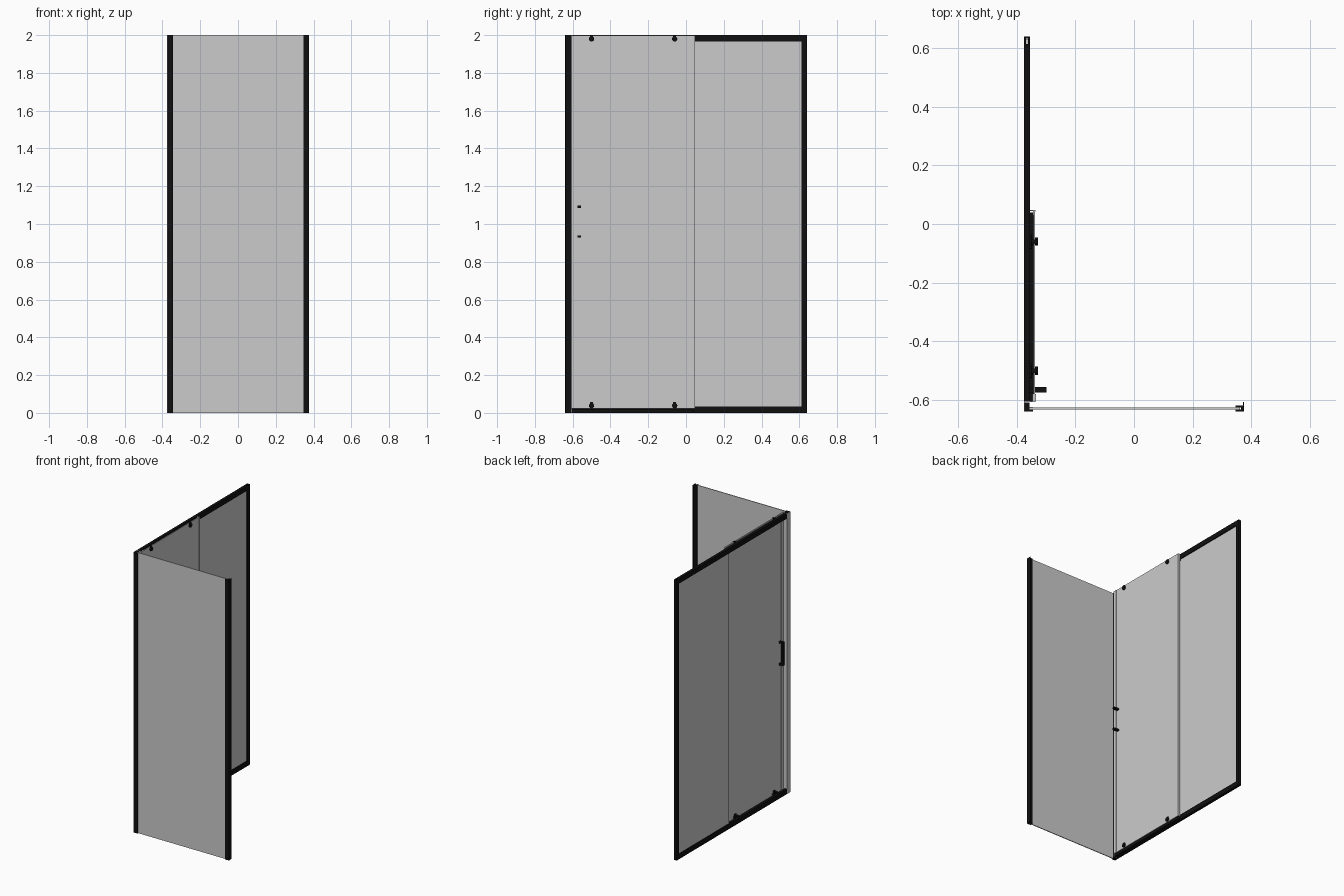
import bpy, bmesh, math
from mathutils import Vector, Matrix

if "Cube" in bpy.data.objects:
    bpy.data.objects.remove(bpy.data.objects["Cube"])

black = bpy.data.materials.new("black_metal")
black.diffuse_color = (0.005, 0.005, 0.005, 1)
black.use_nodes = True
black.node_tree.nodes["Principled BSDF"].inputs["Base Color"].default_value = black.diffuse_color


def finish(name, bm, mat=None):
    bmesh.ops.recalc_face_normals(bm, faces=bm.faces)
    me = bpy.data.meshes.new(name)
    bm.to_mesh(me)
    bm.free()
    ob = bpy.data.objects.new(name, me)
    bpy.context.collection.objects.link(ob)
    if mat:
        me.materials.append(mat)
    return ob


def add_box(bm, x, y, z):
    size = Vector((x[1] - x[0], y[1] - y[0], z[1] - z[0]))
    mid = Vector((x[0] + x[1], y[0] + y[1], z[0] + z[1])) / 2
    bmesh.ops.create_cube(bm, size=1, matrix=Matrix.Translation(mid) @ Matrix.Diagonal(size).to_4x4())


def boxes(name, items, mat=None):
    bm = bmesh.new()
    for b in items:
        add_box(bm, *b)
    return finish(name, bm, mat)


def upright(name, pts, z0, z1, mat=None):
    """Extrude an x-y profile vertically."""
    bm = bmesh.new()
    f = bm.faces.new([bm.verts.new((x, y, z0)) for x, y in pts])
    r = bmesh.ops.extrude_face_region(bm, geom=[f])
    bmesh.ops.translate(bm, vec=(0, 0, z1 - z0), verts=[v for v in r["geom"] if isinstance(v, bmesh.types.BMVert)])
    return finish(name, bm, mat)


def add_disc(bm, x0, x1, y, z, r, seg=24):
    m = Matrix.Translation(((x0 + x1) / 2, y, z)) @ Matrix.Rotation(math.pi / 2, 4, "Y")
    bmesh.ops.create_cone(bm, cap_ends=True, segments=seg, radius1=r, radius2=r, depth=x1 - x0, matrix=m)


# glass panes
boxes("side_glass", [((-0.356, 0.362), (-0.632, -0.626), (0, 2))])
boxes("fixed_glass", [((-0.368, -0.362), (0.04, 0.63), (0.02, 1.98))])
boxes("door_glass", [((-0.343, -0.337), (-0.598, 0.042), (0.022, 1.999))])

# wall channels, slotted for the glass
upright("side_wall_channel", [
    (0.346, -0.639), (0.375, -0.639), (0.375, -0.607), (0.372, -0.607), (0.372, -0.619),
    (0.346, -0.619), (0.346, -0.626), (0.364, -0.626), (0.364, -0.632), (0.346, -0.632)], 0, 2, black)
upright("back_wall_channel", [
    (-0.375, 0.612), (-0.375, 0.64), (-0.355, 0.64), (-0.355, 0.612),
    (-0.362, 0.612), (-0.362, 0.632), (-0.368, 0.632), (-0.368, 0.612)], 0, 2, black)

# corner profile and its pale seals
upright("corner_profile", [
    (-0.374, -0.64), (-0.345, -0.64), (-0.345, -0.624), (-0.357, -0.624),
    (-0.357, -0.608), (-0.374, -0.608)], 0, 2, black)
upright("corner_seal", [
    (-0.375, -0.639), (-0.374, -0.639), (-0.374, -0.607), (-0.336, -0.607),
    (-0.336, -0.603), (-0.375, -0.603)], 0, 2)

# top and bottom rails
boxes("top_rail", [((-0.375, -0.355), (-0.603, 0.613), (1.965, 2.0))], black)
boxes("bottom_rail", [((-0.375, -0.355), (-0.603, 0.613), (0, 0.035)),
                      ((-0.355, -0.338), (-0.603, 0.04), (0, 0.02))], black)

# door edge seals
upright("door_trailing_seal", [
    (-0.345, 0.03), (-0.343, 0.03), (-0.343, 0.043), (-0.335, 0.043), (-0.335, 0.048),
    (-0.354, 0.048), (-0.354, 0.045), (-0.345, 0.045)], 0.022, 1.999)
upright("door_leading_seal", [
    (-0.346, -0.603), (-0.334, -0.603), (-0.334, -0.58), (-0.337, -0.58),
    (-0.337, -0.598), (-0.343, -0.598), (-0.343, -0.58), (-0.346, -0.58)], 0.022, 1.999)

# door rollers: knob through the glass, carrier plate and twin wheels
for level, z, d in (("top", 1.98, 1), ("bottom", 0.038, -1)):
    for side, y in (("front", -0.50), ("back", -0.06)):
        bm = bmesh.new()
        add_disc(bm, -0.352, -0.328, y, z, 0.014)
        add_box(bm, (-0.350, -0.332), (y - 0.008, y + 0.008), (z, z + 0.019))
        add_box(bm, (-0.351, -0.347), (y - 0.022, y + 0.022), (z - 0.006, z + 0.006))
        for s in (-1, 1):
            add_disc(bm, -0.362, -0.347, y + s * 0.019, z, 0.006, 16)
        ob = finish(f"{level}_{side}_roller", bm, black)
        bpy.context.view_layer.objects.active = ob
        ob.select_set(True)
        bpy.ops.object.shade_smooth_by_angle(angle=math.radians(35))
        ob.select_set(False)

# door handle: outer bar with two posts passing through to the inside
y = (-0.574, -0.556)
boxes("door_handle", [((-0.374, -0.362), y, (0.928, 1.097))] +
      [((-0.363, -0.299), y, (z - 0.006, z + 0.006)) for z in (0.934, 1.091)], black)
